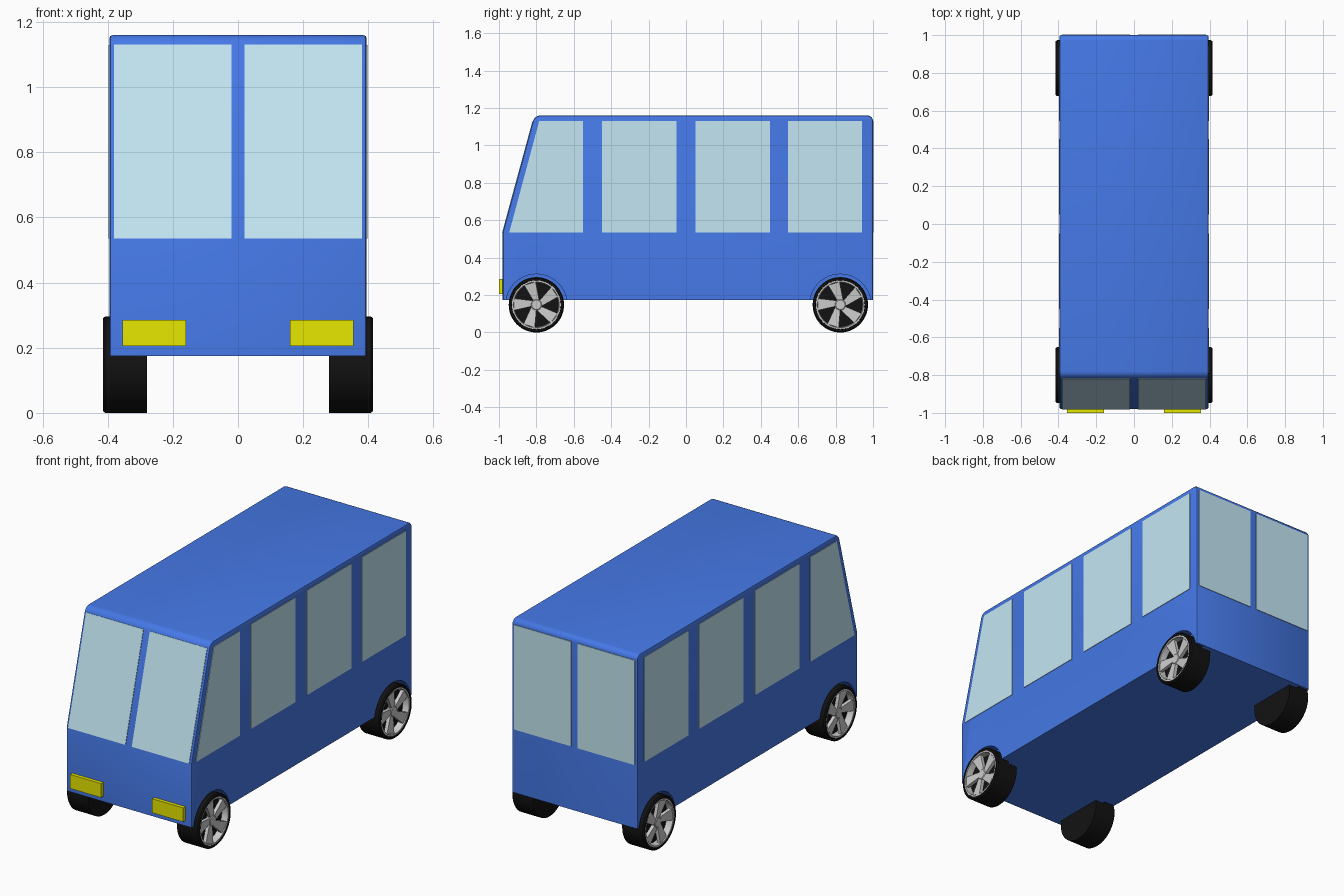
import bpy, bmesh, math
from mathutils import Vector

if "Cube" in bpy.data.objects:
    bpy.data.objects.remove(bpy.data.objects["Cube"])


def material(name, rgb):
    m = bpy.data.materials.new(name)
    m.diffuse_color = (*rgb, 1)
    m.use_nodes = True
    m.node_tree.nodes["Principled BSDF"].inputs["Base Color"].default_value = m.diffuse_color
    return m


BLUE = material("blue_paint", (0.06, 0.19, 0.80))
GLASS = material("window_glass", (0.55, 0.80, 0.90))
BLACK = material("black_rubber", (0.006, 0.006, 0.006))
YELLOW = material("yellow_lamp", (0.80, 0.80, 0.0))


def finish(name, bm, mat=None, smooth=False):
    bmesh.ops.recalc_face_normals(bm, faces=bm.faces[:])
    me = bpy.data.meshes.new(name)
    bm.to_mesh(me)
    bm.free()
    ob = bpy.data.objects.new(name, me)
    bpy.context.collection.objects.link(ob)
    if mat:
        me.materials.append(mat)
    bpy.ops.object.select_all(action='DESELECT')
    ob.select_set(True)
    bpy.context.view_layer.objects.active = ob
    if smooth:
        bpy.ops.object.shade_smooth_by_angle(angle=math.radians(35))
    return ob


def slab(bm, corners, offset):
    """Polygon given thickness along an offset vector."""
    a = [bm.verts.new(Vector(c)) for c in corners]
    b = [bm.verts.new(Vector(c) + Vector(offset)) for c in corners]
    n = len(a)
    bm.faces.new(a)
    bm.faces.new(b[::-1])
    for i in range(n):
        bm.faces.new((a[i], b[i], b[(i + 1) % n], a[(i + 1) % n]))


def lathe(bm, profile, y, z, side, n=48):
    """Turn (x, radius) points around the axle."""
    rings = []
    for x, r in profile:
        if r == 0:
            rings.append([bm.verts.new((side * x, y, z))] * n)
        else:
            rings.append([bm.verts.new((side * x, y + r * math.cos(i * math.tau / n),
                                        z + r * math.sin(i * math.tau / n))) for i in range(n)])
    for p, q in zip(rings, rings[1:]):
        for i in range(n):
            j = (i + 1) % n
            bm.faces.new(dict.fromkeys((p[i], p[j], q[j], q[i])))


W, AXLE_Z, R = 0.395, 0.148, 0.148
AXLES = {"front": -0.80, "rear": 0.825}

# Body shell: side profile, rounded roof ends, slightly softened side edges
bm = bmesh.new()
profile = [(-0.98, 0.175), (-0.98, 0.535), (-0.81, 1.16), (1.0, 1.16), (1.0, 0.175)]
slab(bm, [(-W, y, z) for y, z in profile], (2 * W, 0, 0))
roof = [e for e in bm.edges if all(v.co.z > 1.1 for v in e.verts)
        and abs(e.verts[0].co.x - e.verts[1].co.x) > 0.1]
bmesh.ops.bevel(bm, geom=roof, offset=0.03, segments=5, profile=0.5, affect='EDGES')
rims = [e for e in bm.edges if abs(e.verts[0].co.x - e.verts[1].co.x) < 1e-4
        and any(v.co.z > 0.2 for v in e.verts)]
bmesh.ops.bevel(bm, geom=rims, offset=0.01, segments=2, profile=0.5, affect='EDGES')
body = finish("body", bm, BLUE)

# Wheel arches cut into the sides
bm = bmesh.new()
for y in AXLES.values():
    for s in (-1, 1):
        lathe(bm, [(0.33, 0), (0.33, 0.164), (0.45, 0.164), (0.45, 0)], y, AXLE_Z, s)
cutter = finish("arch_cutter", bm, BLUE)
cutter.hide_render = True
bpy.context.view_layer.objects.active = body
mod = body.modifiers.new("arches", 'BOOLEAN')
mod.operation, mod.object, mod.solver = 'DIFFERENCE', cutter, 'EXACT'
bpy.ops.object.modifier_apply(modifier=mod.name)
bpy.data.objects.remove(cutter)
body.select_set(True)
bpy.ops.object.shade_smooth_by_angle(angle=math.radians(35))

# Side windows: the first one follows the raked windscreen
LOW, HIGH, T = 0.535, 1.13, 0.003
side_panes = [(-0.945, -0.785, -0.55), (-0.45, -0.45, -0.05), (0.05, 0.05, 0.45), (0.545, 0.545, 0.94)]
for s, label in ((-1, "left"), (1, "right")):
    bm = bmesh.new()
    for low_y, high_y, back_y in side_panes:
        slab(bm, [(s * (W - T), y, z) for y, z in
                  ((low_y, LOW), (high_y, HIGH), (back_y, HIGH), (back_y, LOW))], (s * 2 * T, 0, 0))
    finish(label + "_windows", bm, GLASS)

# Windscreen and rear window, two panes each
rake = Vector((0, -0.625, 0.17)).normalized() * T
for name, y0, y1, out in (("windscreen", -0.98, -0.818, rake),
                          ("rear_window", 1.0, 1.0, Vector((0, T, 0)))):
    bm = bmesh.new()
    for s in (-1, 1):
        corners = [(s * 0.02, y0, LOW), (s * 0.38, y0, LOW), (s * 0.38, y1, HIGH), (s * 0.02, y1, HIGH)]
        slab(bm, [Vector(c) - out for c in corners], 2 * out)
    finish(name, bm, GLASS)

# Headlights
for s, label in ((-1, "left"), (1, "right")):
    bm = bmesh.new()
    slab(bm, [(s * x, -0.97, z) for x, z in
              ((0.16, 0.205), (0.355, 0.205), (0.355, 0.285), (0.16, 0.285))], (0, -0.03, 0))
    finish(label + "_headlight", bm, YELLOW)


def polar(x, r, deg, y, side):
    a = math.radians(deg)
    return (side * x, y + r * math.cos(a), AXLE_Z + r * math.sin(a))


# Wheels: dished tyre, and a rim with five swept spokes
for s, label in ((-1, "left"), (1, "right")):
    for end, y in AXLES.items():
        bm = bmesh.new()
        lathe(bm, [(0.28, 0), (0.28, R), (0.408, R), (0.415, 0.142), (0.415, 0.132),
                   (0.375, 0.130), (0.375, 0)], y, AXLE_Z, s)
        finish(f"{end}_{label}_tyre", bm, BLACK, True)

        bm = bmesh.new()
        lathe(bm, [(0.376, 0.131), (0.413, 0.131), (0.413, 0.122), (0.376, 0.118), (0.376, 0.131)],
              y, AXLE_Z, s)
        lathe(bm, [(0.376, 0), (0.376, 0.03), (0.400, 0.03), (0.404, 0.025), (0.404, 0)],
              y, AXLE_Z, s, 24)
        for k in range(5):
            a = 90 + 72 * k
            slab(bm, [polar(0.400, 0.027, a - 36, y, s), polar(0.400, 0.027, a + 36, y, s),
                      polar(0.411, 0.123, a + 32, y, s), polar(0.407, 0.123, a + 2, y, s)],
                 (-s * 0.02, 0, 0))
        finish(f"{end}_{label}_rim", bm, None, True)
